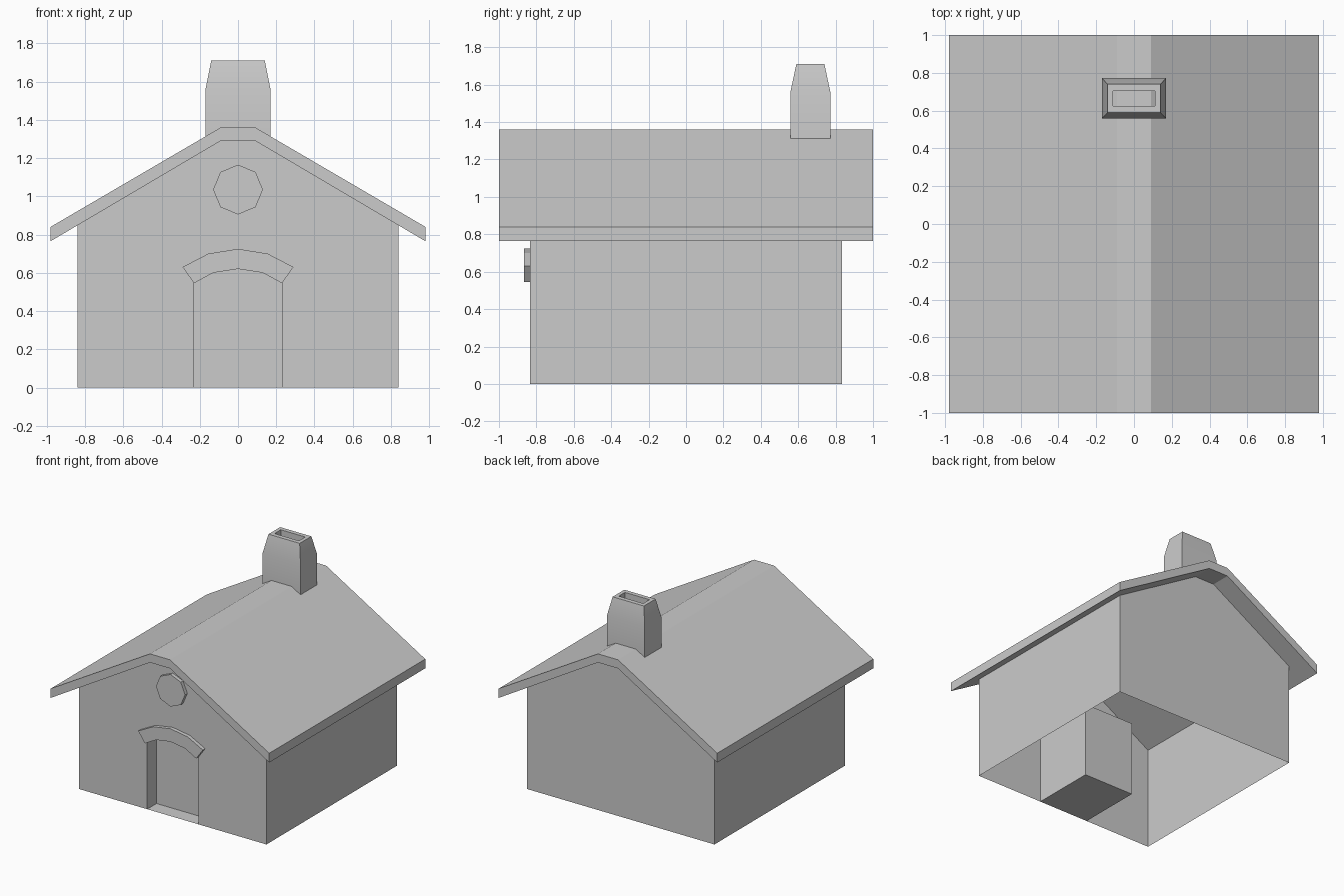
import bpy, bmesh, math

if "Cube" in bpy.data.objects:
    bpy.data.objects.remove(bpy.data.objects["Cube"])


def make(name, verts, faces, fix_normals=True):
    bm = bmesh.new()
    vs = [bm.verts.new(v) for v in verts]
    for f in faces:
        bm.faces.new([vs[i] for i in f])
    if fix_normals:
        bmesh.ops.recalc_face_normals(bm, faces=bm.faces[:])
    me = bpy.data.meshes.new(name)
    bm.to_mesh(me)
    bm.free()
    ob = bpy.data.objects.new(name, me)
    bpy.context.collection.objects.link(ob)
    return ob


def prism(name, pts, y0, y1):
    """Closed solid: an (x, z) outline extruded along y."""
    n = len(pts)
    verts = [(x, y, z) for y in (y0, y1) for x, z in pts]
    faces = [list(range(n)), list(range(n, 2 * n))]
    faces += [[i, (i + 1) % n, n + (i + 1) % n, n + i] for i in range(n)]
    return make(name, verts, faces)


def mirrored(half):
    """Complete a right-hand half outline that runs from the right to the middle."""
    return half + [(-x, z) for x, z in reversed(half) if x > 0]


# Main dimensions
WX, WY, EAVE = 0.84, 0.835, 0.848
DOOR_X, DOOR_Z, DOOR_Y = 0.23, 0.62, -0.715

# Walls: thin shell, open below and under the roof, with a doorway notch in front
gable = mirrored([(WX, 0), (WX, EAVE), (0.09, 1.29)])
notch = [(-DOOR_X, 0), (-DOOR_X, DOOR_Z), (DOOR_X, DOOR_Z), (DOOR_X, 0)]
verts = [(x, -WY, z) for x, z in gable + notch] + [(x, WY, z) for x, z in gable]
make("walls", verts, [
    list(range(10)),                   # front gable
    [15, 14, 13, 12, 11, 10],          # back gable
    [0, 10, 11, 1], [4, 14, 15, 5],    # right and left sides
], False).data.flip_normals()

# Doorway lining and the door block behind it
lining = [(x, y, z) for y in (-WY, DOOR_Y) for x, z in notch]
make("doorway_lining", lining,
     [[i, (i + 1) % 4, 4 + (i + 1) % 4, 4 + i] for i in range(4)], False)
prism("door_block", notch, DOOR_Y, -0.30)

# Arched trim over the door
outer = mirrored([(0.29, 0.63), (0.155, 0.70), (0, 0.725)])
inner = mirrored([(DOOR_X, 0.545), (0.13, 0.60), (0, DOOR_Z)])
prism("door_arch", outer + inner[::-1], -0.865, -WY)

# Octagonal gable plaque
octagon = [(0.13 * math.cos(i * math.pi / 4), 1.035 + 0.13 * math.sin(i * math.pi / 4))
           for i in range(8)]
prism("gable_window", octagon, -0.865, -WY)

# Roof: constant-thickness slab with a flat ridge
top = mirrored([(0.98, 0.84), (0.09, 1.36)])
under = mirrored([(0.98, 0.765), (0.09, 1.29)])
prism("roof", top + under[::-1], -1, 1)

# Chimney: tapered top, rim and a flue open down to the roof
rings = [(0.17, 0.107, 1.31), (0.17, 0.107, 1.56), (0.14, 0.075, 1.71),
         (0.11, 0.04, 1.71), (0.11, 0.04, 1.33)]
verts = [(sx * hx, 0.665 + sy * hy, z) for hx, hy, z in rings
         for sx, sy in ((-1, -1), (1, -1), (1, 1), (-1, 1))]
faces = [[4 * r + i, 4 * r + (i + 1) % 4, 4 * r + 4 + (i + 1) % 4, 4 * r + 4 + i]
         for r in range(len(rings) - 1) for i in range(4)]
chimney = make("chimney", verts, faces, False)
bpy.context.view_layer.objects.active = chimney
chimney.select_set(True)
bpy.ops.object.shade_smooth_by_angle(angle=math.radians(30))
